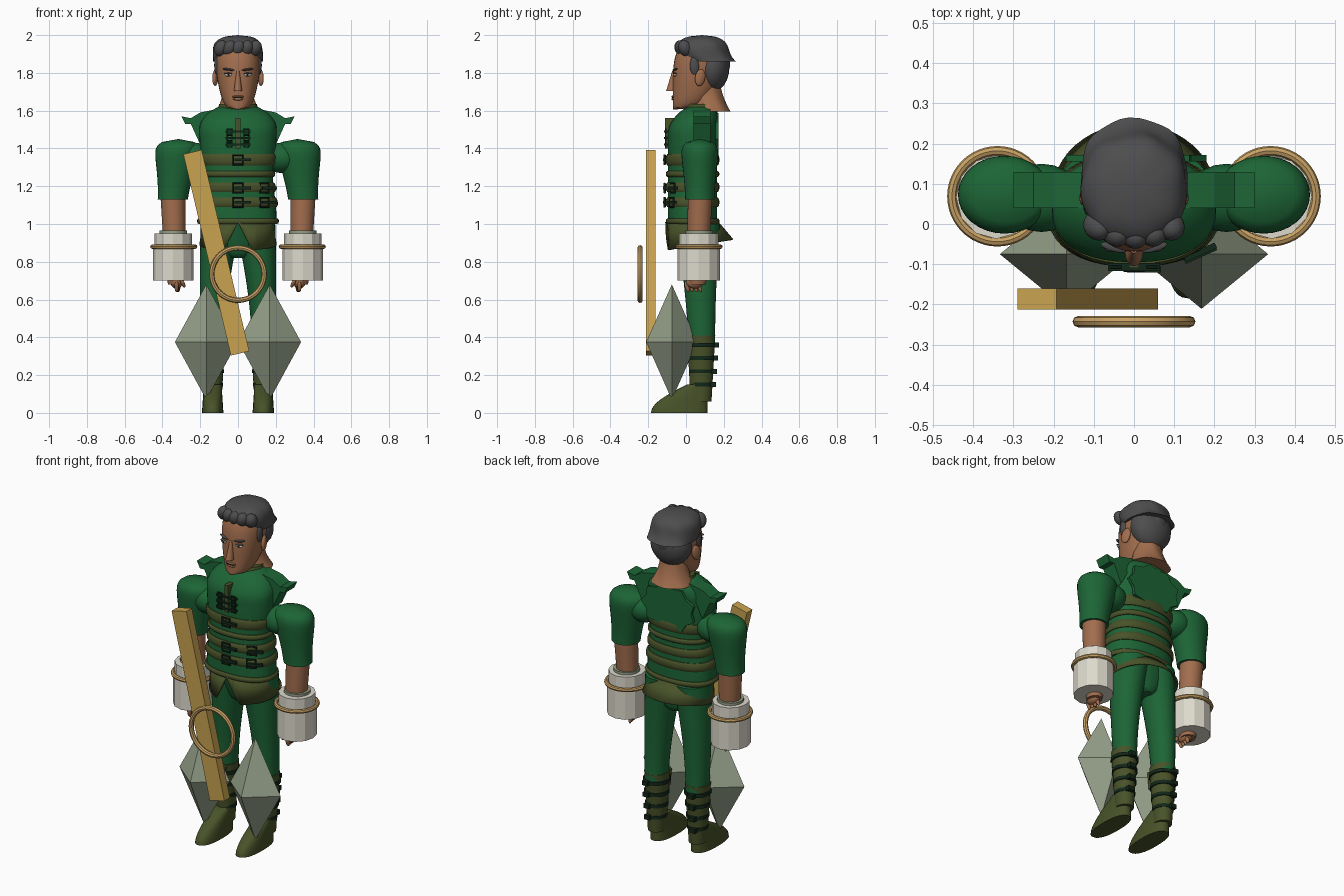
import bpy, bmesh, math
from math import sin, cos, pi, exp, sqrt, radians
from mathutils import Vector

if "Cube" in bpy.data.objects:
    bpy.data.objects.remove(bpy.data.objects["Cube"])


def material(name, red, green, blue):
    mat = bpy.data.materials.new(name)
    mat.use_nodes = True
    mat.diffuse_color = (red, green, blue, 1)
    shader = mat.node_tree.nodes["Principled BSDF"]
    shader.inputs["Base Color"].default_value = mat.diffuse_color
    return mat


GREEN = material("dark green cloth", .012, .13, .037)
OLIVE = material("olive leather", .065, .085, .022)
BLACK = material("black green metal", .006, .02, .01)
SKIN = material("tan skin", .36, .155, .075)
HAIR = material("grey hair", .075, .075, .078)
GOLD = material("golden wood", .58, .36, .08)
BRONZE = material("pale bronze", .58, .36, .13)
WHITE = material("off white", .72, .69, .6)
SAGE = material("sage stone", .3, .35, .25)
SIDES = ((1, "left_"), (-1, "right_"))
FACING = (pi / 2, 0, 0)
SQUARE = (pi / 2, pi / 4, 0)


def finish(obj, name, mat, smooth=True):
    obj.name = name
    obj.data.materials.append(mat)
    bpy.ops.object.select_all(action="DESELECT")
    obj.select_set(True)
    bpy.context.view_layer.objects.active = obj
    if smooth:
        bpy.ops.object.shade_smooth_by_angle(angle=radians(40))
    return obj


def from_bmesh(bm, name, mat, smooth=True):
    bmesh.ops.remove_doubles(bm, verts=bm.verts, dist=.0001)
    bmesh.ops.recalc_face_normals(bm, faces=bm.faces)
    mesh = bpy.data.meshes.new(name)
    bm.to_mesh(mesh)
    bm.free()
    obj = bpy.data.objects.new(name, mesh)
    bpy.context.collection.objects.link(obj)
    return finish(obj, name, mat, smooth)


def loft(name, mat, low, high, section, steps=12, sides=32, power=2, smooth=True, wave=0, mirror=1):
    """Skin superellipses; section(u) gives centre x, y and radius x, y from bottom to top."""
    bm = bmesh.new()
    loops = []
    for step in range(steps + 1):
        u = step / steps
        z = low + (high - low) * u
        cx, cy, rx, ry = section(u)
        loop = []
        for i in range(sides):
            angle = 2 * pi * i / sides
            ripple = 1 + wave * sin(7 * angle + 25 * z)
            x, y = [math.copysign(abs(f) ** (2 / power), f) * ripple for f in (cos(angle), sin(angle))]
            loop.append(bm.verts.new((mirror * (cx + rx * x), cy + ry * y, z)))
        loops.append(loop)
    for a, b in zip(loops, loops[1:]):
        for i in range(sides):
            bm.faces.new((a[i - 1], a[i], b[i], b[i - 1]))
    bm.faces.new(loops[0])
    bm.faces.new(loops[-1])
    return from_bmesh(bm, name, mat, smooth)


def prism(name, mat, points, front, back, mirror=1):
    bm = bmesh.new()
    face = bm.faces.new([bm.verts.new((mirror * x, front, z)) for x, z in points])
    moved = bmesh.ops.extrude_face_region(bm, geom=[face])["geom"]
    verts = [v for v in moved if isinstance(v, bmesh.types.BMVert)]
    bmesh.ops.translate(bm, vec=(0, back - front, 0), verts=verts)
    return from_bmesh(bm, name, mat, False)


def ball(name, mat, centre, size, turn=(0, 0, 0)):
    bpy.ops.mesh.primitive_uv_sphere_add(segments=20, ring_count=12, location=centre, rotation=turn)
    bpy.context.object.scale = size
    return finish(bpy.context.object, name, mat)


def box(name, mat, centre, size, turn=(0, 0, 0)):
    bpy.ops.mesh.primitive_cube_add(size=1, location=centre, rotation=turn)
    bpy.context.object.scale = size
    return finish(bpy.context.object, name, mat, False)


def hoop(name, mat, centre, radius, thickness, turn=(0, 0, 0), sides=48):
    bpy.ops.mesh.primitive_torus_add(location=centre, rotation=turn, major_radius=radius, minor_radius=thickness,
                                     major_segments=sides, minor_segments=8)
    return finish(bpy.context.object, name, mat)


# Jacket: narrow waist, rounded shoulders
def body(z, grow=0):
    rise = max(0, z - 1.5) * 8
    taper = sqrt(1 - .8 * rise * rise)
    width = .205 - .02 * exp(-(8 * (z - 1.25)) ** 2)
    return 0, .035 + .04 * rise, width * taper + grow, .13 * taper + grow


def chest_y(x, z):
    _, centre, width, depth = body(z)
    return centre - depth * sqrt(1 - (x / width) ** 2)


loft("jacket", GREEN, 1, 1.62, lambda u: body(1 + .62 * u), steps=24, sides=40, power=2.3)

# Leather bands round the body
for name, low, height in (("hem_band", 1, .03), ("lower_belt", 1.09, .05), ("upper_belt", 1.17, .05),
                          ("rib_band", 1.25, .03), ("chest_band", 1.31, .06)):
    loft(name, OLIVE, low, low + height, lambda u: body(low + height * u, .004 + .008 * sqrt(sin(pi * u) + .001)),
         steps=6, sides=40, power=2.3)

# Collar, placket and clasps
loft("collar", OLIVE, 1.56, 1.635, lambda u: (0, .07 + .01 * u, .118 - .018 * u, .098 - .015 * u))
box("placket", OLIVE, (0, -.07, 1.48), (.025, .08, .16))
for row in range(3):
    z = 1.42 + row * .035
    y = chest_y(0, z) - .012
    box("clasp_strap", BLACK, (0, y, z), (.13, .02, .01))
    for s, side in SIDES:
        hoop(side + "clasp", BLACK, (s * .045, y, z), .018, .004, SQUARE, sides=4)

# Belt straps and square buckles
for x, z in ((0, 1.115), (.14, 1.115), (0, 1.19), (.14, 1.19), (0, 1.34)):
    y = chest_y(x, z) - .018
    bend = 3 * x
    hoop("buckle", BLACK, (x, y, z), .035, .006, (pi / 2, pi / 4, bend), sides=4)
    box("buckle_strap", BLACK, (x + .025, y, z), (.085, .015, .015), (0, 0, bend))

# Torn shoulder edges and jagged back panel
for s, side in SIDES:
    edge = [(.1, 1.61), (.2, 1.59), (.25, 1.56), (.3, 1.57), (.28, 1.53), (.25, 1.53), (.2, 1.42)]
    prism(side + "torn_shoulder", GREEN, edge, .04, .13, s)
jagged = []
for i in range(18):
    reach = 1 - .15 * (i % 2)
    jagged.append((.18 * reach * cos(i * pi / 9), 1.45 + .14 * reach * sin(i * pi / 9)))
prism("torn_back_panel", GREEN, jagged, .155, .172)

# Flared skirt with a split front
bm = bmesh.new()
waist, hem = [], []
for i in range(48):
    x, y = sin(pi * i / 24), cos(pi * i / 24)
    split = max(0, .075 - abs(.2 * x)) * 2 if y < 0 else 0
    waist.append(bm.verts.new((.185 * x, .035 + .13 * y, 1.02)))
    hem.append(bm.verts.new((.205 * x, .07 + .18 * y, .89 + .03 * y + split)))
for i in range(48):
    bm.faces.new((waist[i - 1], waist[i], hem[i], hem[i - 1]))
skirt = from_bmesh(bm, "skirt", OLIVE)
skirt.modifiers.new("thickness", "SOLIDIFY").thickness = .008
loft("hips", GREEN, .82, 1.01, lambda u: (0, .07 - .02 * u, .05 + .13 * sqrt(u), .06 + .055 * sqrt(u)))


def leg(u):
    width = .062 + .045 * u ** 1.5
    return .135 - .045 * u * u, .085 - .02 * u, width, width + .008


def boot_foot(u):
    length = .055 + .095 * cos(u * pi / 2)
    return .134, .115 - length, .057 - .01 * u, length


def sleeve(u):
    cap = sqrt(1 - u ** 10)
    puff = u ** 1.5
    return .345 - .03 * u, .073, (.08 + .06 * puff) * cap, (.077 + .035 * puff) * cap


def stone(u):
    spread = 1 - abs(2 * u - 1)
    return .168, -.075, .166 * spread, .136 * spread


for s, side in SIDES:
    # Trousers and boots
    loft(side + "trouser_leg", GREEN, .36, 1, leg, mirror=s)
    loft(side + "boot_shaft", OLIVE, .06, .41, lambda u: (.135, .08, .048 + .02 * u, .055 + .02 * u), mirror=s)
    loft(side + "boot_foot", OLIVE, 0, .15, boot_foot, power=2.4, mirror=s)
    prism(side + "boot_tongue", OLIVE, [(.1, .3), (.17, .3), (.18, .4), (.135, .44), (.09, .4)], .005, .04, s)
    box(side + "instep_strap", BLACK, (s * .134, -.03, .09), (.09, .02, .012), (.3, 0, 0))
    for row in range(4):
        z = .15 + .07 * row
        radius = .056 + .006 * row
        loft(side + "boot_strap", BLACK, z - .01, z + .01, lambda u: (.135, .082, radius, radius + .004),
             steps=1, mirror=s)
        box(side + "boot_buckle", BLACK, (s * .15, .088 + radius, z), (.035, .028, .026))

    # Puffed sleeves and bare forearms
    loft(side + "sleeve", GREEN, 1.13, 1.45, sleeve, steps=20, mirror=s)
    ball(side + "sleeve_root", GREEN, (s * .23, .065, 1.35), (.1, .085, .08))
    loft(side + "forearm", SKIN, .68, 1.16,
         lambda u: (.33 + .015 * u, .06 + .015 * u, .04 + .026 * sqrt(u), .045 + .02 * sqrt(u)), mirror=s)

    # Hands
    palm = Vector((s * .325, .045, .69))
    ball(side + "palm", SKIN, palm, (.032, .045, .032))
    ball(side + "thumb", SKIN, palm + Vector((s * -.033, -.035, -.005)), (.01, .012, .026), (.5, s * .5, 0))
    for finger in range(4):
        tip = palm + Vector((s * -.003 * finger, .022 * finger - .04, -.022))
        ball(side + "finger", SKIN, tip, (.011, .011, .03), (.3, 0, 0))

    # Heavy cuffs with metal rings
    loft(side + "cuff", WHITE, .7, .88, lambda u: (.343, .067, .108, .113), 1, 12, smooth=False, mirror=s)
    loft(side + "cuff_rim", WHITE, .87, .95, lambda u: (.343, .067, .1, .104), 1, 12, smooth=False, mirror=s)
    loft(side + "cuff_lining", SAGE, .94, .965, lambda u: (.343, .07, .072, .072), steps=1, mirror=s)
    hoop(side + "cuff_ring", BRONZE, (s * .34, .069, .88), .113, .012)

    # Eight-sided stones
    loft(side + "stone", SAGE, .07, .68, stone, steps=2, sides=4, smooth=False, mirror=s)

# Plank and floating hoop
box("plank", GOLD, (-.115, -.187, .848), (.1, .052, 1.095), (0, radians(-13.3), 0))
hoop("floating_hoop", BRONZE, (0, -.243, .735), .139, .014, FACING)


# Neck and head
def neck(u):
    flare = (1 - u) ** 3
    return 0, .1 + .03 * (1 - u), .075 + .045 * flare, .075 + .03 * flare


def head(u):
    size = 1.1 * u ** .25 * sqrt(1 - u ** 6 / 2)
    return 0, .14 * size - .07 + .045 * u ** 6, .12 * size, .14 * size


loft("neck", SKIN, 1.595, 1.78, neck, wave=.02)
loft("head", SKIN, 1.605, 1.95, head, steps=28, power=2.2)

# Face
loft("nose", SKIN, 1.705, 1.81, lambda u: (0, .012 * u - .075, .022 - .014 * u, .03 - .02 * u), sides=16)
mouth = Vector((0, -.067, 1.668))
lift = Vector((0, 0, .007))
ball("mouth_line", BLACK, mouth, (.03, .01, .002))
ball("upper_lip", SKIN, mouth + lift, (.03, .01, .006))
ball("lower_lip", SKIN, mouth - lift, (.026, .01, .007))
for s, side in SIDES:
    eye = Vector((s * .05, -.058, 1.79))
    ball(side + "eye", WHITE, eye, (.021, .01, .009))
    ball(side + "iris", BLACK, eye - Vector((0, .005, 0)), (.008, .007, .008))
    ball(side + "eyelid", HAIR, eye + lift, (.025, .012, .004))
    ball(side + "eyebrow", HAIR, eye + 4 * lift, (.034, .011, .006), (0, s * -.12, s * .25))
    ball(side + "ear", SKIN, (s * .12, .075, 1.775), (.014, .028, .045), (-.2, 0, s * .3))
    ball(side + "sideburn", HAIR, (s * .112, .045, 1.84), (.014, .025, .05))


# Swept hair with a full back and forelocks
def hair(u):
    crown = sqrt(1 - u ** 5)
    return 0, .085 + .04 * (1 - u) ** 4, .132 * crown, .138 * crown


loft("hair_top", HAIR, 1.86, 2, hair, steps=20, sides=42, power=2.2, wave=.018)
ball("hair_back", HAIR, (0, .14, 1.83), (.125, .09, .13))
ball("hair_bun", HAIR, (0, .2, 1.85), (.055, .034, .06))
for lock in range(5):
    x = .045 * (lock - 2)
    ball("forelock", HAIR, (x, 2.5 * x * x - .025, 1.93), (.035, .035, .045), (.4, .4, 0))
